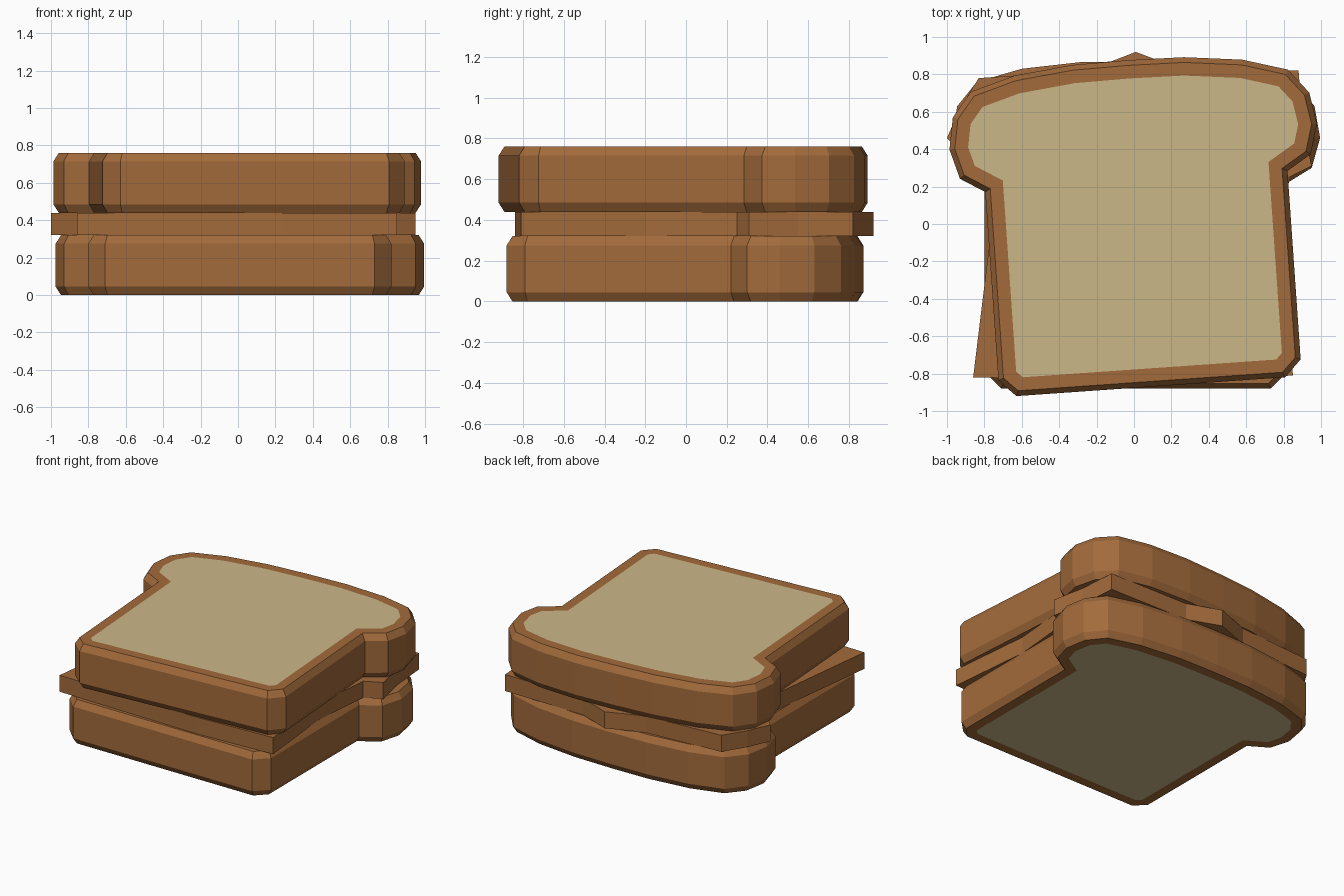
import bpy, bmesh, math
from mathutils import Vector, Matrix

if "Cube" in bpy.data.objects:
    bpy.data.objects.remove(bpy.data.objects["Cube"])


def material(name, rgb):
    m = bpy.data.materials.new(name)
    m.diffuse_color = (*rgb, 1)
    m.use_nodes = True
    m.node_tree.nodes["Principled BSDF"].inputs["Base Color"].default_value = m.diffuse_color
    return m


crust = material("brown crust", (0.365, 0.147, 0.044))
crumb = material("pale crumb", (0.60, 0.475, 0.25))

# Right half of the bread outline, bottom to top, then mirrored
half = [(0.72, -0.88), (0.81, -0.79), (0.81, 0.22), (0.94, 0.30), (0.985, 0.46),
        (0.955, 0.63), (0.85, 0.76), (0.61, 0.83), (0.30, 0.865)]
outline = half + [(0, 0.87)] + [(-x, y) for x, y in reversed(half)]


def inset(points, d):
    """Shrink a counter-clockwise outline by d, with mitred corners."""
    pts = [Vector(p) for p in points]
    out = []
    for i, p in enumerate(pts):
        a = (p - pts[i - 1]).normalized()
        b = (pts[(i + 1) % len(pts)] - p).normalized()
        na, nb = Vector((-a.y, a.x)), Vector((-b.y, b.x))
        out.append(p + (na + nb) * d / (1 + na.dot(nb)))
    return out


def loft(name, rings, crumb_caps=False):
    """Join stacked rings (points, z) with quads and close both ends."""
    bm = bmesh.new()
    loops = [[bm.verts.new((p[0], p[1], z)) for p in pts] for pts, z in rings]
    n = len(loops[0])
    for lo, hi in zip(loops, loops[1:]):
        for i in range(n):
            j = (i + 1) % n
            bm.faces.new((lo[i], lo[j], hi[j], hi[i]))
    caps = [bm.faces.new(loops[0][::-1]), bm.faces.new(loops[-1])]
    if crumb_caps:
        for f in caps:
            f.material_index = 1
    mesh = bpy.data.meshes.new(name)
    bm.to_mesh(mesh)
    bm.free()
    mesh.materials.append(crust)
    mesh.materials.append(crumb)
    ob = bpy.data.objects.new(name, mesh)
    bpy.context.collection.objects.link(ob)
    return ob


def bread(name, x, y, z, angle):
    h, cx, cz = 0.32, 0.028, 0.045
    edge, middle = inset(outline, cx), inset(outline, 0.098)
    ob = loft(name, [(middle, 0), (edge, 0), (outline, cz), (outline, h - cz),
                     (edge, h), (middle, h)], True)
    ob.data.transform(Matrix.Translation((x, y, z)) @ Matrix.Rotation(angle, 4, 'Z'))
    return ob


# Two slices, the upper one slightly turned
bread("bottom_slice", 0.01, 0, 0, 0)
bread("top_slice", 0.028, 0.008, 0.44, math.radians(4))

# Irregular filling sheet with corners sticking out
sheet = [(-0.86, -0.82), (0.25, -0.84), (0.85, -0.81), (0.79, -0.2), (0.83, 0.25),
         (0.95, 0.31), (0.90, 0.55), (0.88, 0.82), (0.25, 0.83), (0.01, 0.92),
         (-0.25, 0.82), (-0.83, 0.78), (-0.93, 0.62), (-1.0, 0.46), (-0.76, 0.2),
         (-0.76, 0.0)]
loft("filling", [(sheet, 0.32), (sheet, 0.44)])
